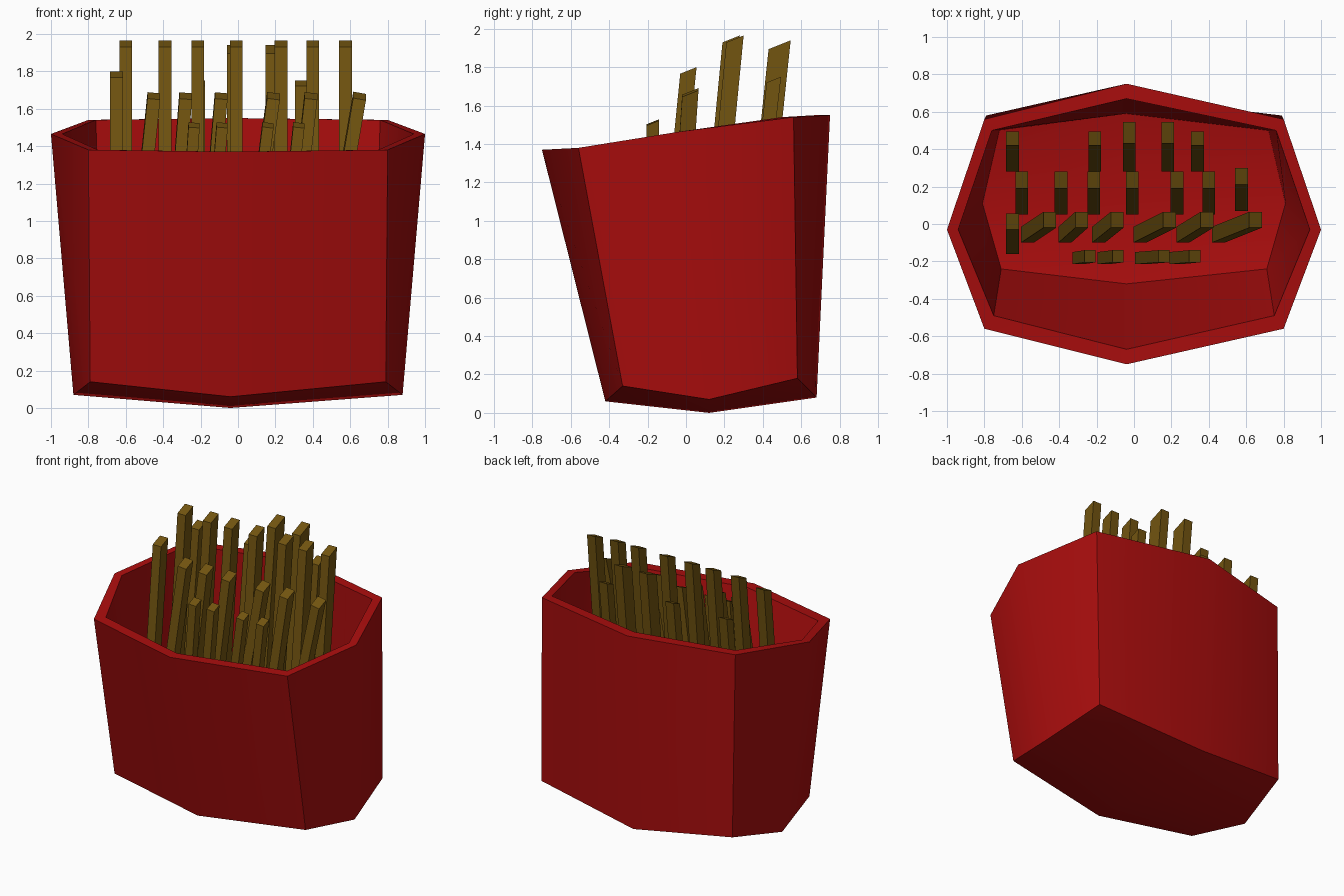
import bpy, bmesh, math

cube = bpy.data.objects.get("Cube")
if cube:
    bpy.data.objects.remove(cube)


def material(name, rgb):
    m = bpy.data.materials.new(name)
    m.use_nodes = True
    m.diffuse_color = (*rgb, 1)
    m.node_tree.nodes["Principled BSDF"].inputs["Base Color"].default_value = (*rgb, 1)
    return m


RED = material("carton red", (0.40, 0.004, 0.004))
GOLD = material("fry gold", (0.17, 0.09, 0.005))


def finish(name, bm, mat):
    bmesh.ops.recalc_face_normals(bm, faces=bm.faces)
    mesh = bpy.data.meshes.new(name)
    bm.to_mesh(mesh)
    bm.free()
    mesh.materials.append(mat)
    obj = bpy.data.objects.new(name, mesh)
    bpy.context.collection.objects.link(obj)
    return obj


def octagon(bm, back, back_corner, side, front_corner, front):
    """Ring of eight points; middle ones are (y, z), the others (x, y, z)."""
    right = [back_corner, side, front_corner]
    pts = [(MID, *back)] + right + [(MID, *front)]
    pts += [(-x, y, z) for x, y, z in reversed(right)]
    return [bm.verts.new(p) for p in pts]


# Carton: outer wall, rim, inner wall and shallow pointed floors
MID = -0.04
bm = bmesh.new()
rings = [
    octagon(bm, (0.68, 0.08), (0.79, 0.58, 0.18), (0.88, 0.12, 0.07), (0.79, -0.33, 0.14), (-0.42, 0.06)),
    octagon(bm, (0.75, 1.55), (0.80, 0.56, 1.54), (1.0, -0.03, 1.465), (0.80, -0.56, 1.38), (-0.75, 1.37)),
    octagon(bm, (0.67, 1.55), (0.76, 0.50, 1.54), (0.94, -0.03, 1.465), (0.75, -0.49, 1.38), (-0.67, 1.37)),
    octagon(bm, (0.59, 0.16), (0.72, 0.50, 0.25), (0.81, 0.11, 0.15), (0.71, -0.24, 0.21), (-0.32, 0.14)),
]
for low, high in zip(rings, rings[1:]):
    for i in range(8):
        j = (i + 1) % 8
        bm.faces.new((low[i], low[j], high[j], high[i]))
for ring, z in ((rings[0], 0.0), (rings[3], 0.09)):
    centre = bm.verts.new((MID, 0.12, z))
    for i in range(0, 8, 2):
        bm.faces.new((centre, ring[i], ring[i + 1], ring[(i + 2) % 8]))
carton = finish("carton", bm, RED)
bpy.ops.object.select_all(action="DESELECT")
carton.select_set(True)
bpy.context.view_layer.objects.active = carton
bpy.ops.object.shade_smooth_by_angle(angle=math.radians(45))


def fry(name, x0, x1, y0, y1, top, depth=0.08, base=0.52, width=0.068):
    """Leaning stick with a slanted tip; y0 and y1 are its front edge."""
    bm = bmesh.new()
    bmesh.ops.create_cube(bm, size=1)
    lean = (x1 - x0) / (top - base)
    for v in bm.verts:
        side, back = v.co.x, v.co.y + 0.5
        x, y, z = (x1, y1, top) if v.co.z > 0 else (x0, y0, base)
        v.co = (x + side * width, y + back * depth,
                z - side * width * lean - (1 - back) * depth * 0.4)
    finish(name, bm, GOLD)


# Back row
for i, (x, y, top) in enumerate([(-0.65, 0.42, 1.75), (-0.21, 0.42, 1.75), (-0.025, 0.43, 1.94),
                                 (0.18, 0.43, 1.94), (0.34, 0.42, 1.75)]):
    fry(f"back_fry_{i + 1}", x, x, 0.28, y, top, 0.115 if top > 1.8 else 0.075)

# Tall row
for i, x in enumerate([-0.60, -0.39, -0.215, -0.01, 0.23, 0.40, 0.575]):
    shift = 0.02 if x > 0.5 else 0
    fry(f"tall_fry_{i + 1}", x, x, 0.05 + shift, 0.19 + shift, 1.965, 0.09)

# Sideways-leaning middle row, with one upright stick at the end
fry("upright_fry", -0.65, -0.65, -0.16, -0.03, 1.80, 0.085)
for i, (x0, x1) in enumerate([(-0.57, -0.45), (-0.37, -0.28), (-0.19, -0.09),
                              (0.03, 0.19), (0.26, 0.39), (0.45, 0.65)]):
    fry(f"middle_fry_{i + 1}", x0, x1, -0.10, -0.02, 1.685, 0.085)

# Short front row
for i, (x0, x1) in enumerate([(-0.30, -0.235), (-0.165, -0.085), (0.035, 0.16), (0.22, 0.325)]):
    fry(f"front_fry_{i + 1}", x0, x1, -0.215, -0.205, 1.525, 0.065, width=0.06)
